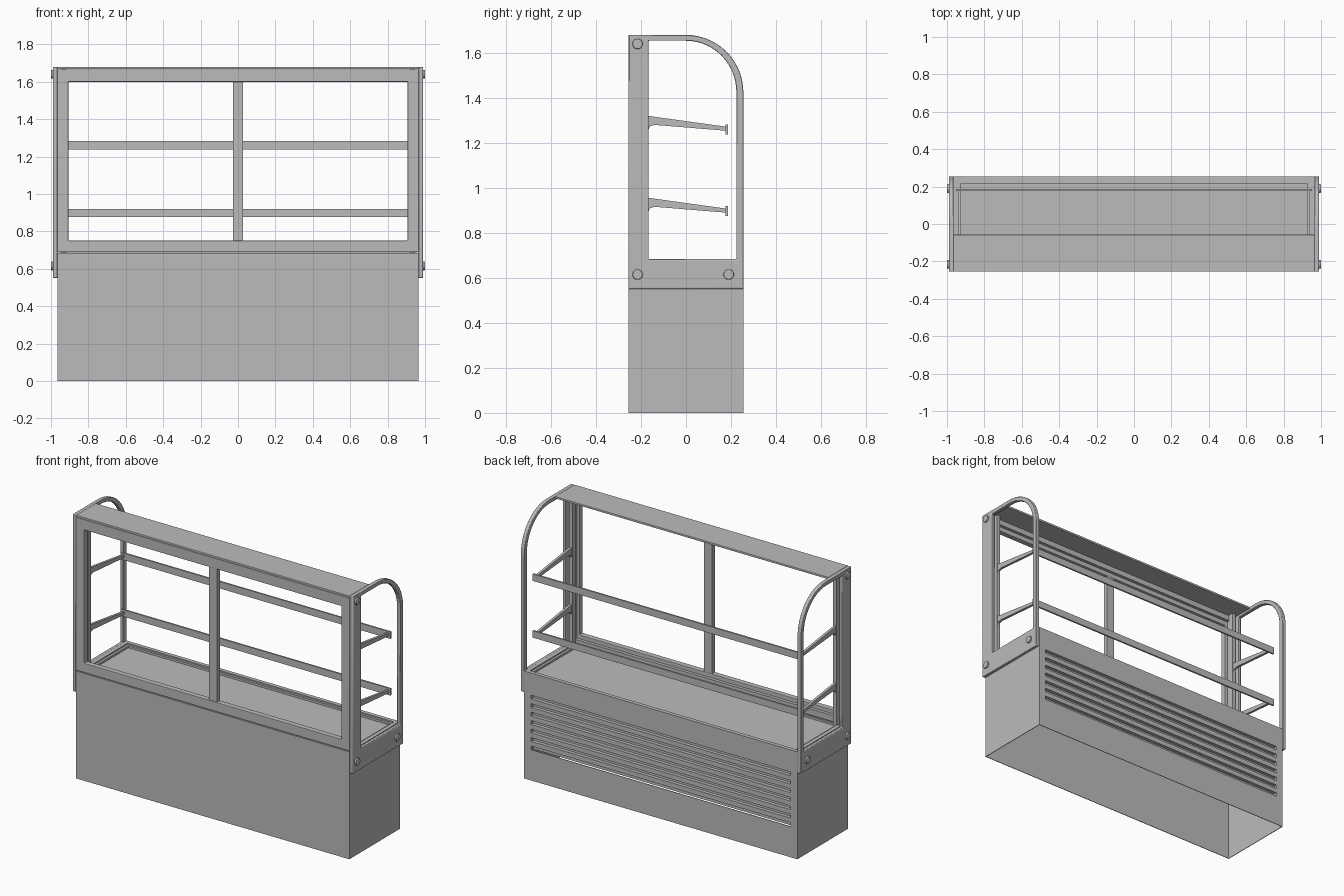
import bpy, bmesh, math

cube = bpy.data.objects.get("Cube")
if cube:
    bpy.data.objects.remove(cube, do_unlink=True)

grey = bpy.data.materials.new("brushed grey metal")
grey.use_nodes = True
COLOUR = (0.5, 0.5, 0.5, 1)
grey.diffuse_color = COLOUR
bsdf = next(n for n in grey.node_tree.nodes if n.type == "BSDF_PRINCIPLED")
bsdf.inputs["Base Color"].default_value = COLOUR


def finish(name, bm, bevel=0.0, smooth=False):
    bmesh.ops.recalc_face_normals(bm, faces=bm.faces)
    mesh = bpy.data.meshes.new(name)
    bm.to_mesh(mesh)
    bm.free()
    mesh.materials.append(grey)
    obj = bpy.data.objects.new(name, mesh)
    bpy.context.collection.objects.link(obj)
    if bevel:
        mod = obj.modifiers.new("soft edges", "BEVEL")
        mod.width = bevel
        mod.segments = 2
        mod.limit_method = "ANGLE"
        mod.angle_limit = math.radians(40)
    if smooth:
        bpy.ops.object.select_all(action="DESELECT")
        obj.select_set(True)
        bpy.context.view_layer.objects.active = obj
        bpy.ops.object.shade_smooth_by_angle(angle=math.radians(30))
    return obj


def place(axis, a, b, d):
    """Put a 2D profile point at depth d along the given axis."""
    return {"x": (d, a, b), "y": (a, d, b), "z": (a, b, d)}[axis]


def rect(x0, x1, y0, y1):
    return [(x0, y0), (x1, y0), (x1, y1), (x0, y1)]


def prism(name, points, axis, lo, hi, bevel=0.0):
    bm = bmesh.new()
    caps = [[bm.verts.new(place(axis, *p, d)) for p in points] for d in (lo, hi)]
    for cap in caps:
        bm.faces.new(cap)
    for i in range(len(points)):
        j = (i + 1) % len(points)
        bm.faces.new((caps[0][i], caps[0][j], caps[1][j], caps[1][i]))
    return finish(name, bm, bevel)


def box(name, x, y, z, bevel=0.0):
    return prism(name, rect(*x, *y), "z", *z, bevel)


def ring(name, outer, inner, axis, lo, hi, bevel=0.0, smooth=False):
    """Extruded frame between two outlines with matching points."""
    bm = bmesh.new()
    loops = [[bm.verts.new(place(axis, *p, d)) for p in pts]
             for pts, d in ((outer, lo), (inner, lo), (inner, hi), (outer, hi))]
    n = len(outer)
    for k in range(4):
        a, b = loops[k], loops[(k + 1) % 4]
        for i in range(n):
            j = (i + 1) % n
            bm.faces.new((a[i], a[j], b[j], b[i]))
    return finish(name, bm, bevel, smooth)


W, D, TOP, WALL = 0.965, 0.255, 0.682, 0.004

# Open-bottomed cabinet with a thin front and ends
box("cabinet_front", (-W, W), (-D, -D + WALL), (0, TOP))
for side, s in (("left", 1), ("right", -1)):
    box(side + "_cabinet_end", sorted((s * W, s * (W - WALL))), (-D + WALL, D - WALL), (0, TOP))

# Slotted back: plain borders, slats between the slots, and a backing plate
SLOT_X, PITCH, SLOT_H, COUNT = 0.915, 0.054, 0.024, 7
low, back = 0.196, (D - 0.022, D)
high = low + PITCH * (COUNT - 1) + SLOT_H
box("cabinet_back_lower", (-W, W), (D - WALL, D), (0, low))
box("cabinet_back_upper", (-W, W), back, (high, TOP))
for side, s in (("left", 1), ("right", -1)):
    box(side + "_back_border", sorted((s * SLOT_X, s * W)), back, (low, high))
for i in range(COUNT - 1):
    z = low + i * PITCH
    box("back_slat", (-SLOT_X, SLOT_X), back, (z + SLOT_H, z + PITCH))
box("slot_backing", (-W + WALL, W - WALL), (D - 0.026, D - 0.022), (low - 0.004, high))

# Recessed display deck with a stepped rim
ring("deck_rim", rect(-W, W, -D, D), rect(-0.94, 0.94, -0.21, 0.23), "z", 0.665, 0.685)
ring("deck_step", rect(-0.94, 0.94, -0.21, 0.23), rect(-0.925, 0.925, -0.2, 0.216),
     "z", 0.66, 0.677)
box("deck_floor", (-0.94, 0.94), (-0.21, 0.23), (0.655, 0.664))

# Front frame, rear rebate and centre bar
ring("front_frame", rect(-W, W, 0.69, 1.666), rect(-0.907, 0.907, 0.75, 1.6),
     "y", -D, -0.22, 0.003)
ring("frame_rebate", rect(-0.96, 0.96, 0.686, 1.664), rect(-0.925, 0.925, 0.725, 1.63),
     "y", -0.22, -0.2)
box("centre_bar", (-0.028, 0.028), (-0.25, -0.222), (0.748, 1.602))

# Canopy
box("canopy", (-W, W), (-D, -0.057), (1.667, 1.68), 0.002)

# Arched end panels
STEPS = 14


def arch(y0, y1, z0, z1, cy, cz):
    turns = [math.pi / 2 * i / STEPS for i in range(STEPS + 1)]
    curve = [(cy + (y1 - cy) * math.cos(t), cz + (z1 - cz) * math.sin(t)) for t in turns]
    return [(y0, z0), (y1, z0)] + curve + [(y0, z1)]


for side, s in (("left", 1), ("right", -1)):
    ring(side + "_end_panel", arch(-D, D, 0.55, 1.68, 0, 1.425),
         arch(-0.167, 0.224, 0.683, 1.654, 0, 1.425),
         "x", *sorted((s * W, s * 0.989)), 0.004, True)

    # Bolt heads
    for y, z in ((-0.215, 1.64), (-0.215, 0.615), (0.19, 0.615)):
        disc = [(y + 0.023 * math.cos(math.tau * i / 24), z + 0.023 * math.sin(math.tau * i / 24))
                for i in range(24)]
        prism(side + "_bolt", disc, "x", *sorted((s * 0.986, s * 1.0)), 0.004)

    # Shelf post and its tapered brackets
    box(side + "_shelf_post", sorted((s * 0.92, s * 0.945)), (-0.2, -0.168), (0.68, 1.667))
    for z in (0.898, 1.262):
        profile = [(-0.168, z - 0.005), (-0.16, z + 0.012), (-0.14, z + 0.018),
                   (0.178, z - 0.008), (0.178, z + 0.01), (-0.168, z + 0.058)]
        prism(side + "_shelf_bracket", profile, "x", *sorted((s * 0.926, s * 0.942)))

# Long shelf rails
for name, z in (("lower", 0.898), ("upper", 1.26)):
    box(name + "_shelf_rail", (-0.952, 0.952), (0.176, 0.187), (z - 0.022, z + 0.022))
